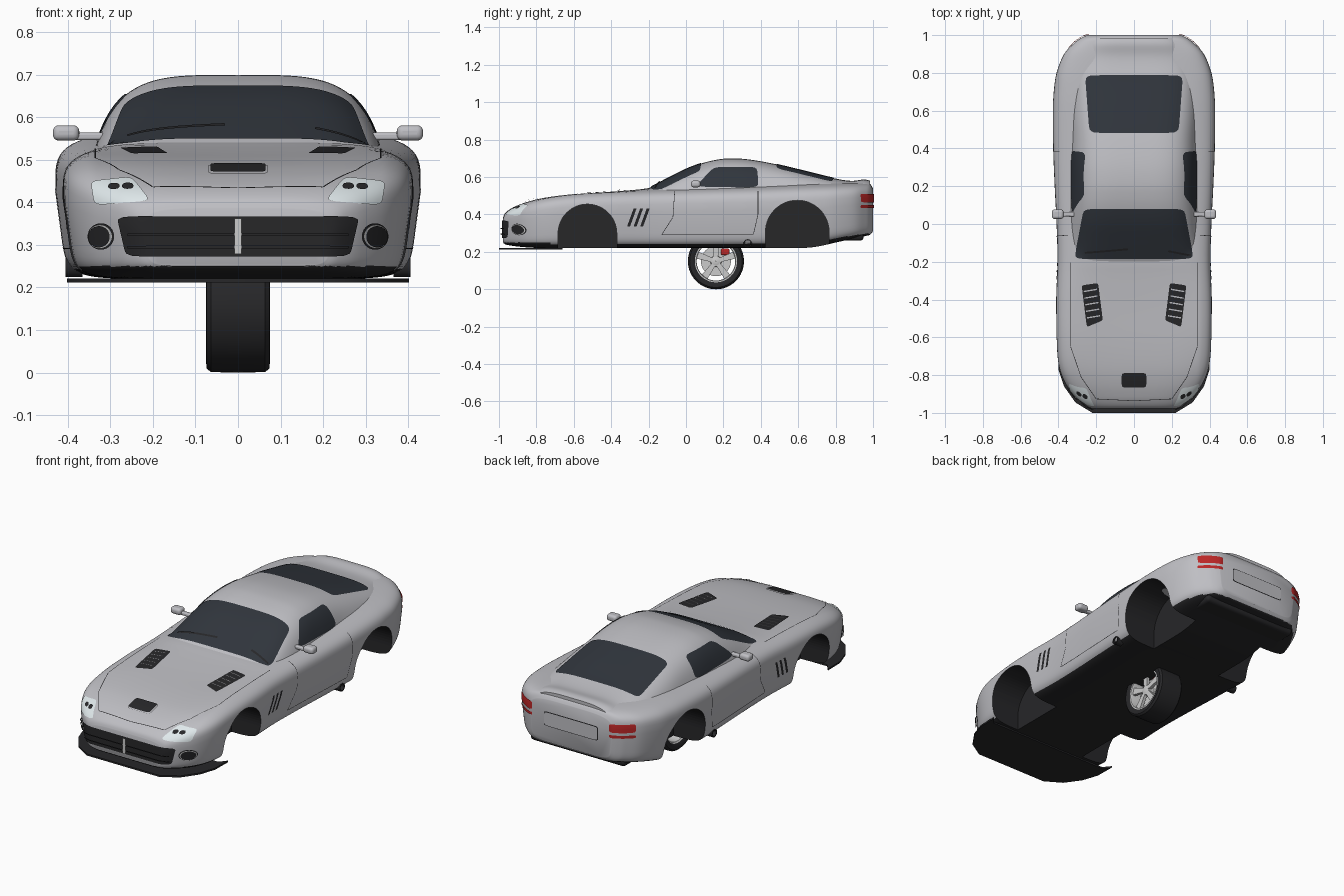
import bpy, bmesh, math
from mathutils import Vector
from mathutils.bvhtree import BVHTree

if "Cube" in bpy.data.objects:
    bpy.data.objects.remove(bpy.data.objects["Cube"])


def mat(name, *c):
    m = bpy.data.materials.new(name)
    m.diffuse_color = (*c, 1)
    m.use_nodes = True
    m.node_tree.nodes["Principled BSDF"].inputs["Base Color"].default_value = m.diffuse_color
    return m


GREY = mat("paint", .52, .52, .55)
DARK = mat("black_trim", .02, .02, .022)
GLASS = mat("glass", .03, .036, .046)
LAMP = mat("lamp", .75, .82, .84)
RED = mat("red", .5, .02, .02)
METAL = mat("metal", .6, .6, .58)


def make(name, verts, faces, m=GREY, angle=35):
    me = bpy.data.meshes.new(name)
    me.from_pydata(verts, [], faces)
    bm = bmesh.new()
    bm.from_mesh(me)
    if all(e.is_manifold for e in bm.edges):
        bmesh.ops.recalc_face_normals(bm, faces=bm.faces)
        bm.to_mesh(me)
    bm.free()
    me.materials.append(m)
    ob = bpy.data.objects.new(name, me)
    bpy.context.collection.objects.link(ob)
    bpy.ops.object.select_all(action='DESELECT')
    ob.select_set(True)
    bpy.context.view_layer.objects.active = ob
    if angle:
        bpy.ops.object.shade_smooth_by_angle(angle=math.radians(angle))
    return ob


def smooth_rows(rows, sub=5):
    out = []
    for i in range(len(rows) - 1):
        p = [rows[min(max(i + k, 0), len(rows) - 1)] for k in (-1, 0, 1, 2)]
        for j in range(sub):
            t = j / sub
            out.append([b + .5 * t * (c - a + t * (2*a - 5*b + 4*c - d + t * (3*(b - c) + d - a)))
                        for a, b, c, d in zip(*p)])
    return out + [list(rows[-1])]


def spow(v, e):
    return math.copysign(abs(v) ** e, v)


def loft(rows, section, n=72):
    verts, faces = [], []
    rows = smooth_rows(rows)
    for r in rows:
        for i in range(n):
            x, z = section(r, 2 * math.pi * i / n)
            verts.append((x, r[0], z))
    for j in range(len(rows) - 1):
        for i in range(n):
            k = (i + 1) % n
            faces.append((j*n + i, j*n + k, (j+1)*n + k, (j+1)*n + i))
    L = (len(rows) - 1) * n
    faces += [tuple(range(n))[::-1], tuple(range(L, L + n))]
    return verts, [f[::-1] for f in faces]


# Main body: y, half width, underside z, deck z
BODY = [(-.978, .22, .25, .385), (-.965, .25, .24, .41), (-.925, .30, .232, .438), (-.85, .36, .224, .474),
        (-.75, .398, .22, .503), (-.6, .41, .22, .524), (-.4, .412, .22, .535), (-.2, .405, .22, .541),
        (0, .41, .22, .546), (.2, .42, .22, .552), (.4, .428, .22, .558), (.6, .43, .22, .566),
        (.7, .425, .228, .569), (.8, .41, .25, .57), (.9, .37, .272, .57), (.96, .315, .285, .568),
        (.985, .28, .292, .562), (1.0, .25, .31, .54)]


def body_section(r, a):
    y, w, zb, zd = r
    zm = zb + .6 * (zd - zb)
    c, s = math.cos(a), math.sin(a)
    n = 4.3 if s > 0 else 9
    t = spow(s, 2 / n)
    x = w * spow(c, 2 / n) * (1 + (.06 * t if t < 0 else 0))
    z = zm + t * ((zd - zm) if t > 0 else (zm - zb))
    if s > 0 and -.92 < y < -.2:  # hood sits lower than the fender crests
        z -= .02 * math.sin(math.pi * (y + .2) / -.72) ** .8 * max(0, 1 - (x / .34) ** 2) ** .6
    return x, z


bv, bf = loft(BODY, body_section)
body = make("body", bv, bf)
body.data.materials.append(DARK)
for p in body.data.polygons:
    if (p.normal.z < -.75 and p.center.z < .32) or (p.center.z < .25 and p.center.y < -.72):
        p.material_index = 1

# Cabin roof and tail: y, base half width, top z
CABIN = [(-.2, .335, .54), (-.1, .34, .592), (0, .345, .642), (.08, .347, .672), (.15, .347, .690),
         (.22, .346, .699), (.32, .346, .696), (.45, .343, .675), (.6, .345, .64), (.78, .335, .596),
         (.88, .30, .58), (.95, .275, .587), (.985, .25, .58)]


def cabin_section(r, a):
    _, c, zt = r
    t = spow(math.sin(a), .5)
    x = c * spow(math.cos(a), .5) * (1 - .2 * max(t, 0))
    return x, .5 + (t * (zt - .5) if t > 0 else .03 * t)


cv, cf = loft(CABIN, cabin_section)
make("cabin", cv, cf)
TREE = BVHTree.FromPolygons([Vector(v) for v in bv + cv], bf + [tuple(i + len(bv) for i in f) for f in cf])

# Wheel arch cutter
verts, faces = [], []
for s in (1, -1):
    for cy, cz, r in ((-.527, .298, .157), (.595, .306, .17)):
        prof = [(cy + r * math.cos(math.pi * i / 32), cz + r * math.sin(math.pi * i / 32)) for i in range(33)]
        prof += [(cy - r, .1), (cy + r, .1)]
        b, n = len(verts), len(prof)
        verts += [(s * .22, *p) for p in prof] + [(s * .6, *p) for p in prof]
        faces += [(b + i, b + (i+1) % n, b + n + (i+1) % n, b + n + i) for i in range(n)]
        faces += [tuple(range(b, b + n))[::-1], tuple(range(b + n, b + 2*n))]
cutter = make("arch_cutter", verts, faces, DARK, 0)
mod = body.modifiers.new("arches", 'BOOLEAN')
mod.object, mod.operation, mod.solver = cutter, 'DIFFERENCE', 'EXACT'
mod.material_mode = 'TRANSFER'
cutter.hide_render = True
cutter.hide_set(True)


# Patch laid on the body surface, projected along an axis from one side
def patch(name, axis, quad, m, side=1, off=.003, k=8, nu=14, nv=14):
    verts, faces = {}, []
    q = [Vector(p) for p in quad]
    for i in range(nu + 1):
        for j in range(nv + 1):
            u, v = 2 * i / nu - 1, 2 * j / nv - 1
            d = (abs(u) ** k + abs(v) ** k) ** (1 / k)
            s = max(abs(u), abs(v)) / d if d else 1
            u, v = (u * s + 1) / 2, (v * s + 1) / 2
            o = q[0].lerp(q[1], u).lerp(q[3].lerp(q[2], u), v)[:]
            o = Vector(o[:axis] + (side * 2,) + o[axis:])
            ray = Vector((0, 0, 0))
            ray[axis] = -side
            hit, nrm = TREE.ray_cast(o, ray)[:2]
            if hit:
                nrm = nrm if nrm.dot(ray) < 0 else -nrm
                verts[i, j] = (len(verts), hit + nrm * off)
    for i in range(nu):
        for j in range(nv):
            ks = [(i, j), (i+1, j), (i+1, j+1), (i, j+1)]
            if all(c in verts for c in ks):
                a, b, c, _ = [verts[c][1] for c in ks]
                f = [verts[c][0] for c in ks]
                faces.append(f if (b - a).cross(c - a)[axis] * side > 0 else f[::-1])
    return make(name, [v[1] for v in verts.values()], faces, m, 50)


def both(name, axis, quad, m, **kw):
    for s in (1, -1):
        if axis == 0:
            patch(name, 0, quad, m, side=s, **kw)
        else:
            patch(name, axis, [(s * a, b) for a, b in quad], m, **kw)


def strip(a, b, w):
    a, b = Vector(a), Vector(b)
    n = (b - a).normalized().orthogonal() * w / 2
    return [tuple(p) for p in (a - n, b - n, b + n, a + n)]


def box(x, y, rx, ry):
    return [(x - rx, y - ry), (x + rx, y - ry), (x + rx, y + ry), (x - rx, y + ry)]


# Windows and wipers
patch("windscreen", 2, [(-.315, -.185), (.315, -.185), (.265, .08), (-.265, .08)], GLASS, k=16, nu=28, nv=20)
patch("rear_window", 2, [(-.235, .482), (.235, .482), (.258, .787), (-.258, .787)], GLASS, k=14, nu=24, nv=20)
both("side_window", 0, [(.05, .547), (.388, .543), (.38, .652), (.15, .652)], GLASS, k=7, nu=20)
LINE = dict(k=60, nu=24, nv=1)
for a, b in (((-.26, -.15), (-.03, -.13)), ((.18, -.14), (.3, -.165))):
    patch("wiper", 2, strip(a, b, .01), DARK, off=.008, **LINE)

# Hood scoop and louvred vents
patch("scoop_rim", 2, box(0, -.825, .07, .042), GREY, off=.006)
patch("hood_scoop", 2, box(0, -.825, .065, .038), DARK, off=.01)
both("hood_vent", 2, [(.25, -.545), (.165, -.51), (.19, -.312), (.277, -.325)], DARK, k=16)
for i in range(5):
    y = -.485 + .035 * i
    both("vent_slat", 2, strip((.18 + .004 * i, y), (.25 + .004 * i, y - .012), .007), GREY, off=.008, **LINE)

# Nose: grille, headlights, round lamps
patch("grille", 1, [(-.26, .273), (.26, .273), (.282, .367), (-.282, .367)], DARK, side=-1, off=.005, k=14, nu=40)
patch("grille_bar", 1, box(0, .32, .008, .042), METAL, side=-1, off=.014, k=60)
for z in (.295, .325):
    patch("grille_slat", 1, strip((-.255, z), (.255, z), .006), DARK, side=-1, off=.013, **LINE)
both("headlight", 1, [(.205, .402), (.335, .393), (.345, .448), (.25, .458)], LAMP, side=-1, k=7)
for x in (.258, .29):
    both("headlight_bulb", 1, box(x, .434, .013, .007), DARK, side=-1, off=.006, k=2.5)
for r, m, o in ((.031, DARK, .003), (.028, METAL, .006), (.025, DARK, .009)):
    both("round_lamp", 1, box(.32, .32, r, r), m, side=-1, off=o, k=2)

# Side slots and tail
for i in range(3):
    y = -.315 + .035 * i
    both("side_slot", 0, [(y, .337), (y + .016, .337), (y + .051, .433), (y + .035, .433)], DARK, k=20)
both("tail_light", 1, box(.29, .487, .055, .022), RED, side=1, off=.005)
both("tail_light_low", 1, box(.29, .443, .055, .008), RED, side=1, off=.005)
patch("plate_edge", 1, box(0, .435, .165, .04), DARK, side=1, off=.002, k=14)
patch("plate_panel", 1, box(0, .435, .161, .036), GREY, side=1, off=.004, k=14)

# Panel gaps
door = [(-.06, .525), (-.07, .385), (-.13, .292), (.36, .292), (.385, .40), (.385, .525)]
for a, b in zip(door, door[1:]):
    both("door_gap", 0, strip(a, b, .003), DARK, off=.002, **LINE)
hood = [(0, -.935), (.2, -.925), (.28, -.81), (.335, -.65), (.335, -.2)]
for a, b in zip(hood, hood[1:]):
    both("hood_gap", 2, strip(a, b, .003), DARK, off=.002, **LINE)


# Solid helpers
def prism(name, pts, z0, z1, m):
    n = len(pts)
    v = [(*p, z0) for p in pts] + [(*p, z1) for p in pts]
    f = [(i, (i+1) % n, n + (i+1) % n, n + i) for i in range(n)] + [tuple(range(n))[::-1], tuple(range(n, 2*n))]
    return make(name, v, f, m)


def block(name, c, size, m, bevel=.008):
    ob = prism(name, box(c[0], c[1], size[0] / 2, size[1] / 2), c[2] - size[2] / 2, c[2] + size[2] / 2, m)
    b = ob.modifiers.new("bevel", 'BEVEL')
    b.width, b.segments = bevel, 4
    return ob


def lathe(name, prof, m, c, n=64, closed=True):
    v = [(c[0] + x, c[1] + r * math.cos(2*math.pi*i/n), c[2] + r * math.sin(2*math.pi*i/n))
         for i in range(n) for x, r in prof]
    k = len(prof)
    f = [(i*k + j, i*k + (j+1) % k, ((i+1) % n)*k + (j+1) % k, ((i+1) % n)*k + j)
         for i in range(n) for j in range(k if closed else k - 1)]
    return make(name, v, f, m, 40)


# Splitter, rear valance, mirrors, side exhausts
half = [(.0, -1), (.22, -1), (.31, -.945), (.37, -.86), (.4, -.77), (.402, -.66), (.37, -.70), (.0, -.66)]
prism("front_splitter", half[:-1] + [(-x, y) for x, y in half[:0:-1][1:]], .212, .221, DARK)
block("rear_valance", (0, .865, .285), (.58, .17, .05), DARK, .02)
for s in (1, -1):
    block("mirror", (s * .404, .052, .563), (.062, .05, .036), GREY, .014)
    block("mirror_stalk", (s * .35, .052, .555), (.07, .024, .018), GREY, .006)
    lathe("exhaust", [(-.02, .022), (.02, .022), (.02, .016), (-.02, .016)], DARK, (s * .385, .33, .246), 24)

# Single wheel under the floor
C = (0, .16, .15)
lathe("tyre", [(-.066, .11), (-.075, .124), (-.074, .14), (-.064, .149), (0, .15), (.064, .149),
               (.074, .14), (.075, .124), (.066, .11)], DARK, C, closed=False)
lathe("rim", [(-.066, .112), (-.06, .103), (.06, .103), (.068, .106), (.068, .113), (-.06, .109)], METAL, C)
lathe("brake_disc", [(.012, .001), (.012, .08), (.022, .08), (.022, .001)], METAL, C)
lathe("hub", [(.02, .001), (.02, .03), (.055, .028), (.06, .014), (.06, .001)], METAL, C, 32)
for i in range(5):
    sp = prism("spoke", [(-.011, .015), (.011, .015), (.019, .105), (-.019, .105)], .04, .057, METAL)
    a = math.radians(72 * i)
    for v in sp.data.vertices:
        x, r, d = v.co
        v.co = (d, C[1] + x * math.cos(a) + r * math.sin(a), C[2] - x * math.sin(a) + r * math.cos(a))
    sp.data.flip_normals() if sp.data.polygons[-1].normal.x < 0 else None
block("brake_caliper", (.02, .21, .2), (.03, .045, .035), RED)
